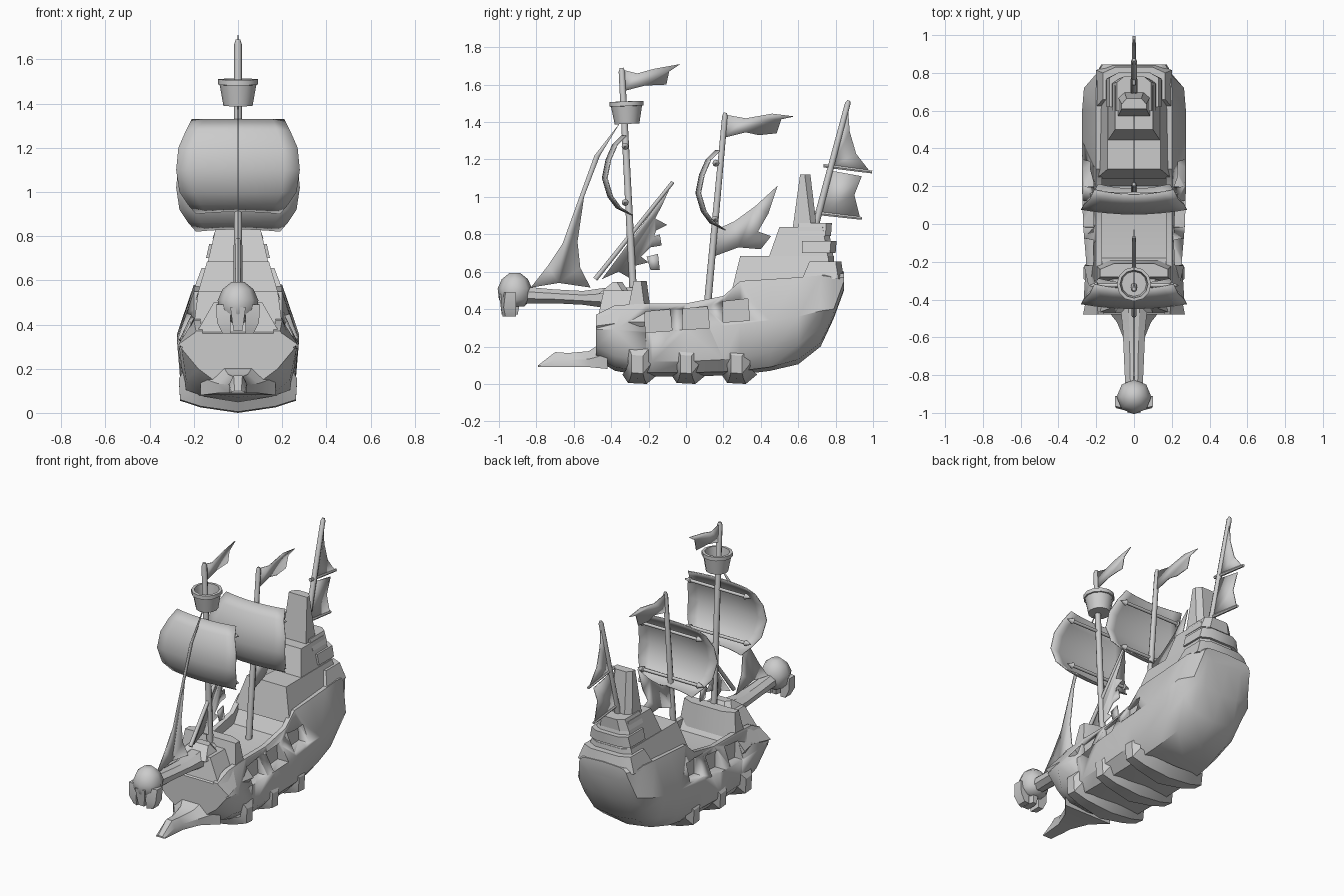
import bpy, bmesh, math
from mathutils import Vector


def mesh(name, verts, faces, smooth=30):
    me = bpy.data.meshes.new(name)
    me.from_pydata(verts, [], faces)
    bm = bmesh.new()
    bm.from_mesh(me)
    bmesh.ops.recalc_face_normals(bm, faces=bm.faces)
    bm.to_mesh(me)
    bm.free()
    ob = bpy.data.objects.new(name, me)
    bpy.context.collection.objects.link(ob)
    bpy.context.view_layer.objects.active = ob
    bpy.ops.object.select_all(action='DESELECT')
    ob.select_set(True)
    bpy.ops.object.shade_smooth_by_angle(angle=math.radians(smooth))
    return ob


def loft(name, rings, smooth=30):
    n = len(rings[0])
    verts = [p for r in rings for p in r]
    faces = [(i*n+j, i*n+(j+1) % n, (i+1)*n+(j+1) % n, (i+1)*n+j)
             for i in range(len(rings)-1) for j in range(n)]
    faces += [tuple(range(n)), tuple(range((len(rings)-1)*n, len(rings)*n))]
    return mesh(name, verts, faces, smooth)


def frustum(name, z0, ya, yb, w0, z1, yc, yd, w1):
    ring = lambda z, a, b, w: [(-w, a, z), (w, a, z), (w, b-.03, z), (w*.6, b, z),
                               (-w*.6, b, z), (-w, b-.03, z)]
    return loft(name, [ring(z0, ya, yb, w0), ring(z1, yc, yd, w1)])


def rod(name, stops, n=8):
    # stops: (point, radius) along a straight line
    a, b = Vector(stops[0][0]), Vector(stops[-1][0])
    q = (b-a).to_track_quat('Z', 'Y')
    return loft(name, [[tuple(Vector(p) + q @ Vector((r*math.cos(t), r*math.sin(t), 0)))
                        for t in [2*math.pi*k/n for k in range(n)]] for p, r in stops], 50)


def sheet(name, pts):
    # flat cloth on the centre plane from a (y, z) outline
    ob = mesh(name, [(0, y, z) for y, z in pts], [tuple(range(len(pts)))])
    m = ob.modifiers.new("thickness", 'SOLIDIFY')
    m.thickness, m.offset = .006, 0


# hull: y, keel z, bottom z/w, bilge z/w, widest z/w, rail z/w, deck z
stations = [
    (-.48, .13, .14, .10, .20, .18, .29, .255, .37, .19, .36),
    (-.38, .07, .09, .16, .15, .235, .29, .265, .42, .20, .41),
    (-.21, .04, .06, .20, .12, .245, .28, .255, .43, .20, .42),
    (-.18, .04, .06, .20, .12, .245, .28, .255, .43, .20, .37),
    (.00, .04, .06, .20, .12, .255, .29, .27, .43, .20, .37),
    (.20, .045, .065, .20, .13, .26, .31, .275, .47, .20, .40),
    (.29, .05, .07, .20, .14, .26, .32, .275, .55, .20, .54),
    (.45, .07, .09, .19, .17, .255, .34, .275, .56, .20, .55),
    (.60, .105, .13, .17, .21, .24, .36, .275, .57, .20, .56),
    (.72, .20, .22, .15, .30, .22, .39, .265, .58, .20, .57)]
rings = []
for y, zk, zb, wb, z1, w1, z2, w2, z3, w3, d in stations:
    h = [(0, zk), (wb, zb), (w1, z1), (w2, z2), (w3, z3), (w3-.03, z3), (w3-.03, d), (0, d)]
    ring = h + [(-x, z) for x, z in h[-2:0:-1]]
    rings.append([(x, y, z) for x, z in ring])
for y, zk, s, top in ((.79, .35, .85, .60), (.845, .50, .72, .60)):
    h = [(0, zk), (.14, zk+.01), (.2, zk+.03), (.24, zk+.05), (.23, top-.03),
         (.2, top-.01), (.15, top-.005), (0, top)]
    h = [(x*s, z) for x, z in h]
    rings.append([(x, y, z) for x, z in h + [(-x, z) for x, z in h[-2:0:-1]]])
hull = loft("hull", rings, 35)

# gun ports cut into both sides
for cy, cz in ((-.145, .335), (.055, .35), (.27, .39)):
    for s in (-1, 1):
        corners = [(-.072, -.06), (.07, -.05), (.06, .065), (-.075, .05)]
        c = loft("port_cutter", [[(s*x, cy+a, cz+b) for a, b in corners] for x in (.195, .36)])
        c.hide_render = True
        m = hull.modifiers.new("port", 'BOOLEAN')
        m.operation, m.object, m.solver = 'DIFFERENCE', c, 'EXACT'
        bpy.context.view_layer.objects.active = hull
        bpy.ops.object.modifier_apply(modifier=m.name)
        bpy.data.objects.remove(c)

# straps under the hull
for cy in (-.25, .01, .28):
    half = [(0, .0), (.17, .025), (.262, .055), (.268, .15)]
    prof = [(-x, z) for x, z in half[:0:-1]] + half
    rings = []
    for x, z in prof:
        t = abs(x)/.27
        rings.append([(x, cy-.06+.02*t, z+.005), (x, cy+.04-.02*t, z),
                      (x*.9, cy+.10-.04*t, z+.05), (x*.9, cy-.09+.03*t, z+.05)])
    loft("hull_strap", rings)

# bow beak
loft("beak", [[(-w, y, a), (w, y, a), (w, y, (a+b)/2), (w*.5, y, b), (-w*.5, y, b), (-w, y, (a+b)/2)]
     for y, w, a, b in ((-.42, .17, .08, .24), (-.52, .09, .09, .175), (-.63, .045, .09, .165),
                        (-.70, .04, .09, .17), (-.79, .03, .09, .10))])

# forecastle
frustum("forecastle_lower", .36, -.47, -.25, .19, .50, -.44, -.25, .11)
frustum("forecastle_upper", .40, -.31, -.19, .2, .55, -.28, -.21, .18)
frustum("forecastle_crest", .48, -.47, -.30, .10, .545, -.39, -.34, .06)
for s in (-1, 1):
    loft("bow_fin", [[(s*.2, y, a), (s*.2, y, b), (s*x, y, (a+b)/2)]
         for y, a, b, x in ((-.22, .26, .40, .265), (-.33, .24, .42, .24), (-.48, .26, .36, .27))])

# bowsprit and carved head
loft("bowsprit", [[(w*math.cos(t), y, z+h*math.sin(t)) for t in [math.pi/4*(k+.5) for k in range(8)]]
     for y, w, z, h in ((-.25, .08, .46, .06), (-.42, .08, .46, .06), (-.55, .065, .46, .04),
                        (-.70, .058, .468, .04), (-.86, .05, .475, .048))])
rod("carved_head", [((0, -.915, .415), .05), ((0, -.915, .45), .085), ((0, -.915, .51), .092),
                    ((0, -.915, .56), .07), ((0, -.915, .592), .03)])
frustum("carved_snout", .37, -.985, -.90, .02, .48, -1.0, -.88, .035)
for s in (-1, 1):
    loft("carved_jaw", [[(s*a, -.99+d, z), (s*b, -.975+d, z), (s*b, -.91, z), (s*a, -.91, z)]
         for a, b, z, d in ((.035, .07, .36, .01), (.035, .095, .41, 0), (.03, .10, .49, .01))])

# stern castle tiers, galleries and tower
frustum("stern_castle_lower", .48, .24, .80, .2, .685, .29, .79, .14)
frustum("stern_castle_upper", .67, .44, .79, .14, .84, .50, .76, .10)
frustum("stern_gallery_low", .56, .62, .845, .2, .655, .66, .83, .165)
frustum("stern_gallery_mid", .70, .62, .80, .145, .765, .62, .805, .13)
frustum("stern_gallery_high", .79, .60, .775, .115, .86, .60, .78, .09)
frustum("stern_tower", .83, .57, .70, .085, 1.12, .61, .665, .065)

# masts and crow's nest
rod("fore_mast", [((0, -.28, .45), .02), ((0, -.343, 1.67), .017), ((0, -.344, 1.69), .01)])
rod("main_mast", [((0, .11, .37), .02), ((0, .208, 1.43), .015), ((0, .21, 1.45), .009)])
rod("mizzen_mast", [((0, .69, .84), .019), ((0, .865, 1.5), .015), ((0, .87, 1.515), .008)])
rod("crows_nest", [((0, -.315, 1.39), .066), ((0, -.318, 1.485), .083), ((0, -.318, 1.486), .091),
                   ((0, -.318, 1.51), .091), ((0, -.318, 1.511), .074), ((0, -.317, 1.44), .066)], 12)
rod("mizzen_yard_upper", [((0, .735, 1.167), .011), ((0, .995, 1.133), .009)], 6)
rod("mizzen_yard_lower", [((0, .69, .914), .011), ((0, .94, .885), .009)], 6)
rod("jib_boom", [((0, -.485, .56), .013), ((0, -.07, 1.08), .01)])

# square sails with their yards
for label, y0, z0, yards in (("fore", -.345, 1.33, ((-.325, 1.27), (-.325, .97))),
                             ("main", .155, 1.25, ((.16, 1.18), (.155, .88)))):
    rows = [(0, 0, .21), (-.05, -.05, .235), (-.085, -.13, .27), (-.105, -.23, .28),
            (-.075, -.33, .265), (-.03, -.39, .225), (.03, -.42, .19)]
    cols = 8
    verts = []
    for i, (dy, dz, w) in enumerate(rows):
        for j in range(cols+1):
            u = 2*j/cols-1
            drop = -.01*u*u*(i == 6)
            verts.append((w*u, y0+dy+.025*u*u, z0+dz+drop))
    faces = [(i*9+j, i*9+j+1, i*9+j+10, i*9+j+9) for i in range(6) for j in range(cols)]
    ob = mesh(label+"_square_sail", verts, faces, 40)
    ob.modifiers.new("thickness", 'SOLIDIFY').thickness = .006
    for y, z in yards:
        rod(label+"_yard", [((-.235, y, z), .002), ((-.195, y, z), .019), ((-.19, y, z), .01),
                            ((.19, y, z), .01), ((.195, y, z), .019), ((.235, y, z), .002)])

# centre-line sails and flags
sheet("fore_staysail", [(-.35, 1.40), (-.49, 1.22), (-.57, 1.0), (-.66, .75), (-.74, .63), (-.83, .515),
      (-.68, .54), (-.51, .515), (-.565, .62), (-.58, .76), (-.545, 1.0), (-.46, 1.22)])
sheet("ragged_sail", [(-.08, 1.06), (-.13, .95), (-.165, .885), (-.10, .85), (-.16, .82), (-.17, .79),
      (-.14, .80), (-.13, .74), (-.19, .73), (-.24, .68), (-.20, .65), (-.28, .63), (-.30, .565),
      (-.36, .60), (-.45, .56)])
sheet("ragged_scrap", [(-.21, .68), (-.15, .695), (-.14, .61), (-.19, .61)])
sheet("main_spanker", [(.15, .82), (.26, .87), (.37, .95), (.49, 1.06), (.44, .91), (.385, .815),
      (.455, .79), (.40, .72), (.28, .73), (.145, .68)])
sheet("mizzen_sail_upper", [(.865, 1.49), (.875, 1.35), (.91, 1.23), (.98, 1.14), (.785, 1.165)])
sheet("mizzen_sail_lower", [(.775, 1.14), (.94, 1.11), (.90, 1.01), (.93, .89), (.715, .915)])
sheet("fore_flag", [(-.34, 1.68), (-.26, 1.66), (-.17, 1.685), (-.03, 1.71), (-.09, 1.67), (-.105, 1.60),
      (-.22, 1.595), (-.335, 1.565)])
sheet("main_flag", [(.208, 1.44), (.32, 1.42), (.46, 1.445), (.58, 1.43), (.51, 1.415), (.485, 1.34),
      (.39, 1.33), (.32, 1.345), (.197, 1.315)])
